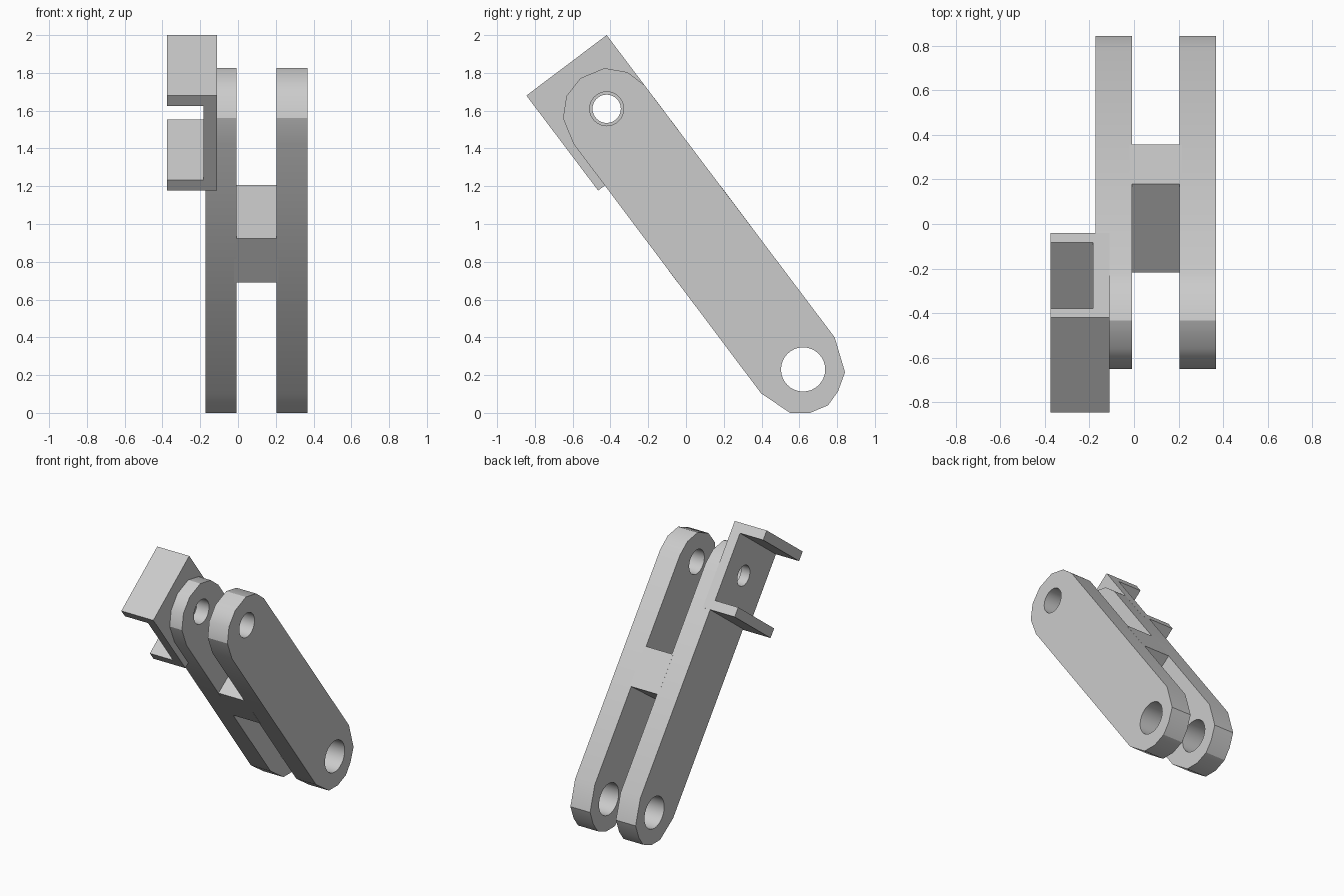
import bpy, bmesh, math
from mathutils import Vector

cube = bpy.data.objects.get("Cube")
if cube:
    bpy.data.objects.remove(cube, do_unlink=True)

grey = bpy.data.materials.new("light_grey")
grey.use_nodes = True
colour = (0.6, 0.6, 0.6, 1)
grey.diffuse_color = colour
grey.node_tree.nodes["Principled BSDF"].inputs["Base Color"].default_value = colour


def circle(centre, radius, sides=32):
    return [(centre[0] + radius * math.cos(2 * math.pi * i / sides),
             centre[1] + radius * math.sin(2 * math.pi * i / sides)) for i in range(sides)]


def plate(name, x0, x1, outline, holes=()):
    """Extrude a (y, z) outline with round holes from x0 to x1."""
    bm = bmesh.new()
    for loop in [outline] + [circle(*h) for h in holes]:
        vs = [bm.verts.new((x0, y, z)) for y, z in loop]
        for i, v in enumerate(vs):
            bm.edges.new((v, vs[(i + 1) % len(vs)]))
    bmesh.ops.triangle_fill(bm, edges=bm.edges[:], use_beauty=True, normal=(1, 0, 0))
    ext = bmesh.ops.extrude_face_region(bm, geom=bm.faces[:], use_keep_orig=True)
    moved = [g for g in ext["geom"] if isinstance(g, bmesh.types.BMVert)]
    bmesh.ops.translate(bm, verts=moved, vec=(x1 - x0, 0, 0))
    bmesh.ops.recalc_face_normals(bm, faces=bm.faces[:])
    mesh = bpy.data.meshes.new(name)
    bm.to_mesh(mesh)
    bm.free()
    mesh.materials.append(grey)
    ob = bpy.data.objects.new(name, mesh)
    bpy.context.collection.objects.link(ob)
    bpy.ops.object.select_all(action='DESELECT')
    ob.select_set(True)
    bpy.context.view_layer.objects.active = ob
    bpy.ops.object.shade_smooth_by_angle(angle=math.radians(30))
    return ob


# Two parallel arms with faceted round ends and pivot holes
arm = [(-0.22, 1.735), (-0.31, 1.804), (-0.432, 1.825), (-0.559, 1.772), (-0.633, 1.677),
       (-0.651, 1.56), (-0.596, 1.425), (0.398, 0.103), (0.551, 0), (0.657, 0),
       (0.752, 0.04), (0.805, 0.114), (0.842, 0.215), (0.787, 0.40)]
pivots = [((-0.42, 1.61), 0.09), ((0.62, 0.23), 0.117)]
plate("right_arm", -0.172, -0.009, arm, pivots)
plate("left_arm", 0.205, 0.368, arm, pivots)

# Web joining the arms
plate("web", -0.02, 0.215, [(0.18, 1.206), (0.356, 0.972), (-0.044, 0.69), (-0.218, 0.923)])

# Channel bracket: base with a pivot hole and a flange at each end
front_top, back_top = Vector((-0.845, 1.68)), Vector((-0.42, 2.0))
along = Vector((0.603, -0.798))
length, thick = 0.63, 0.07


def band(start, end):
    return [front_top + along * start, back_top + along * start,
            back_top + along * end, front_top + along * end]


plate("bracket_base", -0.183, -0.11, band(0, length), [((-0.42, 1.61), 0.075)])
plate("upper_flange", -0.375, -0.183, band(0, thick))
plate("lower_flange", -0.375, -0.183, band(length - thick, length))
